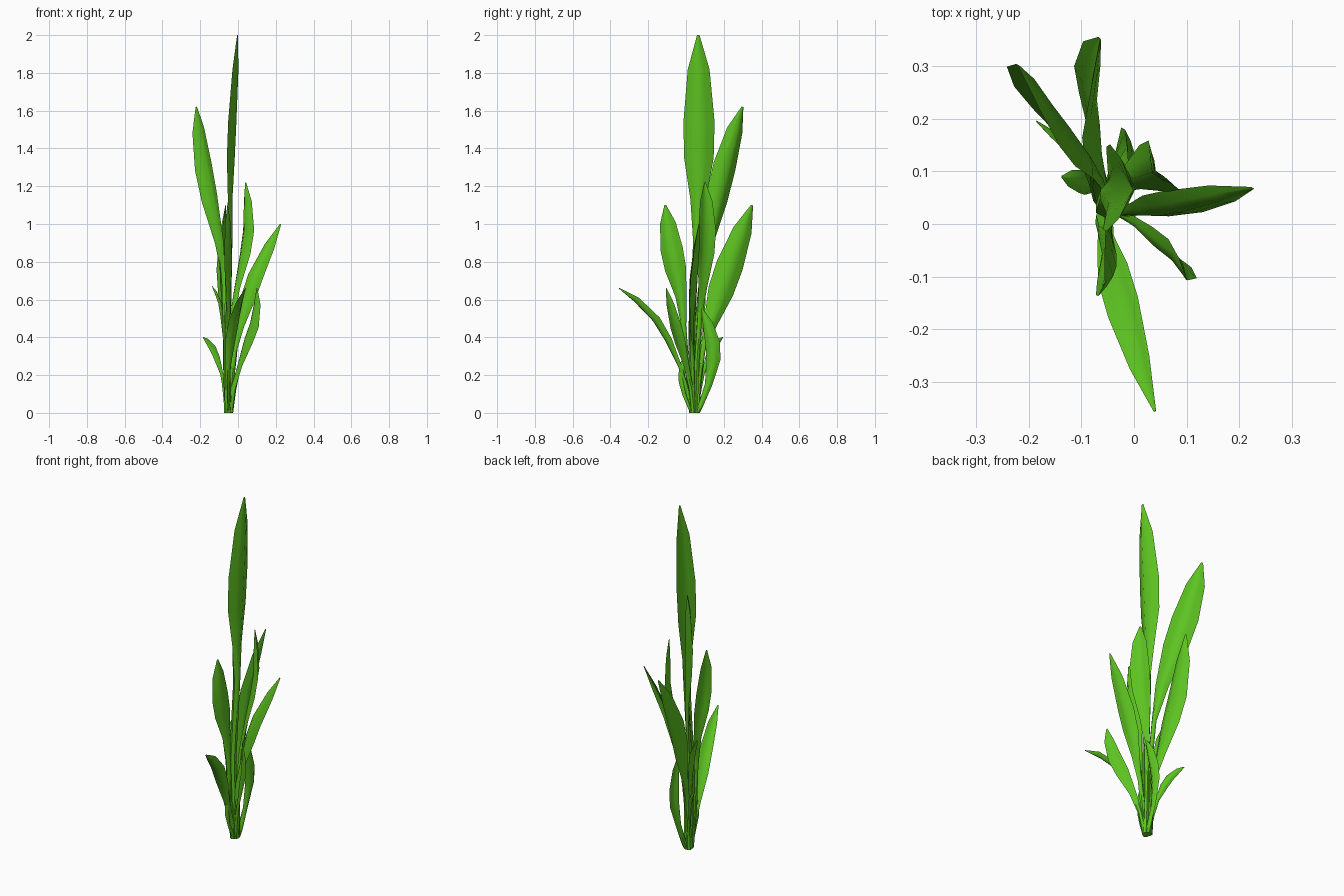
import bpy, bmesh, math
from mathutils import Vector

if "Cube" in bpy.data.objects:
    bpy.data.objects.remove(bpy.data.objects["Cube"])

green = bpy.data.materials.new("leaf_green")
green.diffuse_color = (0.11, 0.55, 0.015, 1)
green.use_nodes = True
green.node_tree.nodes["Principled BSDF"].inputs["Base Color"].default_value = green.diffuse_color

# blade outline: (position along blade, share of full width)
BLADE = [(0, 0), (0.22, 0.5), (0.45, 0.95), (0.62, 1.0), (0.82, 0.7), (1.0, 0.08)]


def along(pts, t):
    """Smooth position on a path, t from 0 to 1."""
    n = len(pts) - 1
    i = min(int(t * n), n - 1)
    f = t * n - i
    a, b, c, d = (pts[min(max(k, 0), n)] for k in (i - 1, i, i + 1, i + 2))
    return 0.5 * (2 * b + (c - a) * f + (2 * a - 5 * b + 4 * c - d) * f**2
                  + (3 * b - 3 * c + d - a) * f**3)


def leaf(name, path, side, width, start=0.4, stem=0.026):
    """Round stalk that flattens into a folded, pointed blade."""
    pts = [Vector(p) for p in path]
    side = Vector(side)
    rows = [(0, 0), (start * 0.5, 0)] + [(start + (1 - start) * u, s) for u, s in BLADE]
    bm = bmesh.new()
    rings = []
    for t, share in rows:
        p = along(pts, t)
        tan = (along(pts, min(t + 0.02, 1)) - along(pts, max(t - 0.02, 0))).normalized()
        if t == 0:
            tan = Vector((0, 0, 1))
        d = (side - tan * side.dot(tan)).normalized()
        n = tan.cross(d)
        tip = t > 0.999
        blend = 1 if tip else min(1, share * 2)
        w = width * 0.04 if tip else max(width * share, stem * (1 - share)) / 2
        thick = 0.001 if tip else stem / 2 * (1 - blend) + 0.004 * blend
        fold = 0.22 * w * blend
        offs = [(-w, fold), (-w * 0.5, -thick), (0, -thick - fold), (w * 0.5, -thick),
                (w, fold), (w * 0.5, thick), (0, thick - fold), (-w * 0.5, thick)]
        rings.append([bm.verts.new(p + d * x + n * y) for x, y in offs])
    for a, b in zip(rings, rings[1:]):
        for k in range(8):
            j = (k + 1) % 8
            bm.faces.new((a[k], a[j], b[j], b[k]))
    bm.faces.new(rings[0][::-1])
    bm.faces.new(rings[-1])
    bmesh.ops.recalc_face_normals(bm, faces=bm.faces)
    me = bpy.data.meshes.new(name)
    bm.to_mesh(me)
    bm.free()
    me.materials.append(green)
    ob = bpy.data.objects.new(name, me)
    bpy.context.collection.objects.link(ob)
    bpy.context.view_layer.objects.active = ob
    ob.select_set(True)
    bpy.ops.object.shade_smooth_by_angle(angle=math.radians(50))
    ob.select_set(False)


# tall leaves
leaf("tallest_leaf", [(-.05, .04, 0), (-.055, .03, .5), (-.045, .06, 1), (-.035, .068, 1.45), (-.003, .065, 2)],
     (.04, 1, 0), .165, .45, .034)
leaf("back_left_leaf", [(-.06, .05, 0), (-.065, .05, .45), (-.085, .11, .85), (-.165, .205, 1.27), (-.22, .30, 1.62)],
     (-.6, .8, 0), .15, .4)
leaf("upper_right_leaf", [(-.04, .05, 0), (-.04, .06, .35), (-.01, .085, .65), (.045, .105, .95), (.04, .1, 1.22)],
     (.5, -.8, 0), .11, .38)
leaf("back_leaf", [(-.06, .06, 0), (-.065, .08, .28), (-.075, .145, .52), (-.09, .24, .8), (-.065, .35, 1.1)],
     (-.1, 1, 0), .145, .3)
leaf("front_leaf", [(-.055, .03, 0), (-.06, 0, .3), (-.05, -.025, .6), (-.05, -.075, .85), (-.055, -.11, 1.1)],
     (.15, 1, 0), .12, .38)
leaf("right_leaf", [(-.04, .04, 0), (-.025, .03, .28), (.02, .025, .5), (.095, .035, .74), (.225, .068, 1)],
     (.8, -.35, 0), .09, .3)

# short leaves
leaf("low_front_leaf", [(-.045, .04, 0), (-.055, -.01, .18), (-.04, -.085, .36), (-.005, -.2, .54), (.04, -.355, .66)],
     (.8, .2, .6), .07, .15)
leaf("low_right_leaf", [(-.04, .04, 0), (-.015, .02, .17), (.035, -.025, .34), (.09, -.07, .5), (.1, -.105, .66)],
     (.6, -.7, 0), .075, .2)
leaf("low_left_leaf", [(-.06, .06, 0), (-.065, .065, .2), (-.075, .07, .4), (-.095, .08, .58), (-.137, .09, .67)],
     (.2, 1, 0), .045, .35, .022)
leaf("smallest_leaf", [(-.06, .05, 0), (-.07, .07, .12), (-.095, .105, .25), (-.135, .15, .35), (-.185, .195, .4)],
     (-.7, .7, 0), .045, .25, .022)
leaf("curled_back_leaf", [(-.045, .06, 0), (-.035, .11, .12), (-.02, .145, .28), (-.01, .13, .42), (-.01, .085, .55)],
     (.1, 1, 0), .078, .1)
leaf("curled_front_leaf", [(-.05, .035, 0), (-.052, -.005, .08), (-.052, -.022, .16), (-.05, -.02, .24), (-.048, -.01, .3)],
     (.1, 1, 0), .035, .1, .02)
